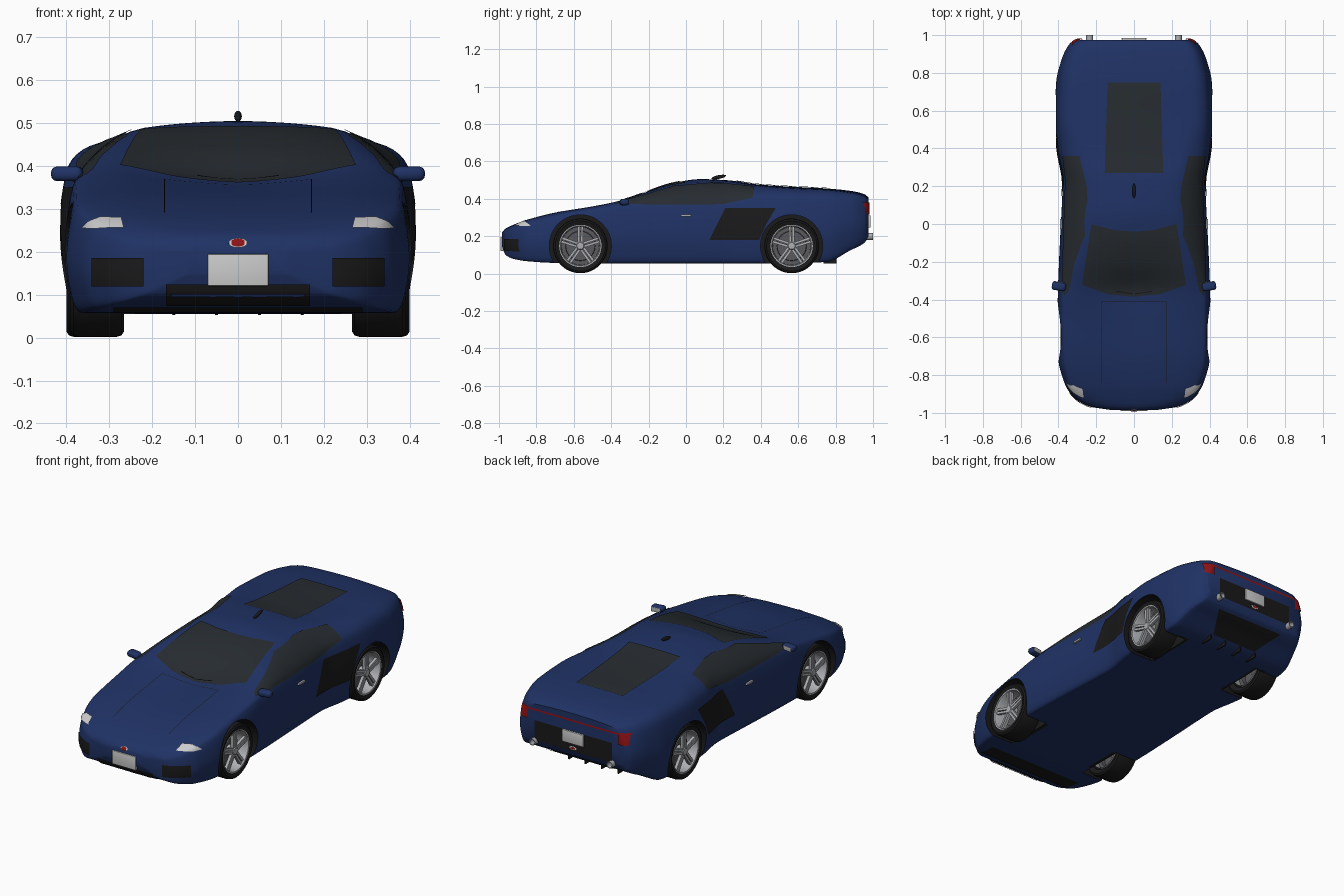
import bpy, bmesh
from math import pi, sin, cos, hypot
from mathutils import Vector, Matrix
from mathutils.bvhtree import BVHTree

if "Cube" in bpy.data.objects:
    bpy.data.objects.remove(bpy.data.objects["Cube"])


def material(name, r, g, b):
    m = bpy.data.materials.new(name)
    m.diffuse_color = (r, g, b, 1)
    m.use_nodes = True
    m.node_tree.nodes["Principled BSDF"].inputs["Base Color"].default_value = m.diffuse_color
    return m


BLUE = material("blue_paint", .014, .032, .13)
GLASS = material("dark_glass", .02, .025, .03)
BLACK = material("black_trim", .010, .010, .011)
SILVER = material("silver", .42, .43, .45)
PALE = material("pale", .62, .62, .62)
STEEL = material("dark_steel", .10, .10, .11)
RED = material("red", .28, .006, .008)


def finish(name, bm, mat, angle=40):
    me = bpy.data.meshes.new(name)
    bm.to_mesh(me)
    bm.free()
    ob = bpy.data.objects.new(name, me)
    bpy.context.collection.objects.link(ob)
    me.materials.append(mat)
    smooth(ob, angle)
    return ob


def smooth(ob, angle=40):
    bpy.ops.object.select_all(action='DESELECT')
    ob.select_set(True)
    bpy.context.view_layer.objects.active = ob
    bpy.ops.object.shade_smooth_by_angle(angle=angle * pi / 180)


def spline(xs, vs, n):
    # monotone cubic through the points, n samples per segment
    d = [(vs[i + 1] - vs[i]) / (xs[i + 1] - xs[i]) for i in range(len(xs) - 1)]
    mean = lambda a, b: 0 if a * b <= 0 else 2 * a * b / (a + b)
    m = [d[0]] + [mean(a, b) for a, b in zip(d, d[1:])] + [d[-1]]
    out = []
    for i in range(len(d)):
        h = xs[i + 1] - xs[i]
        for k in range(n):
            t = k / n
            out.append((2*t**3 - 3*t*t + 1) * vs[i] + (t**3 - 2*t*t + t) * h * m[i]
                       + (3*t*t - 2*t**3) * vs[i + 1] + (t**3 - t*t) * h * m[i + 1])
    return out + [vs[-1]]


# body stations: y, underside z, half width, belt x, belt z, roof edge x, roof edge z, centre z
STATIONS = [
    (-.985, .150, .120, .115, .200, .07, .215, .220),
    (-.965, .100, .240, .225, .212, .13, .236, .240),
    (-.92, .078, .315, .295, .238, .18, .260, .262),
    (-.85, .066, .365, .340, .270, .22, .287, .288),
    (-.70, .057, .402, .375, .308, .24, .326, .322),
    (-.50, .055, .405, .377, .345, .26, .359, .346),
    (-.36, .055, .403, .380, .365, .28, .388, .362),
    (-.20, .055, .397, .375, .370, .26, .438, .441),
    (-.05, .055, .390, .370, .371, .235, .474, .488),
    (.08, .055, .383, .365, .374, .22, .489, .505),
    (.22, .055, .378, .360, .384, .22, .488, .499),
    (.38, .055, .405, .380, .402, .25, .470, .477),
    (.55, .055, .420, .395, .402, .31, .455, .465),
    (.75, .062, .412, .385, .400, .31, .446, .455),
    (.88, .125, .380, .355, .390, .30, .430, .442),
    (.955, .165, .340, .320, .362, .28, .410, .424),
    (.975, .200, .312, .295, .345, .25, .396, .408)]

# lofted body shell
ys = [s[0] for s in STATIONS]
columns = [spline(ys, c, 6) for c in zip(*STATIONS)]
bm = bmesh.new()
rings = []
for y, zb, w, ws, zs, wr, zr, zc in zip(*columns):
    h = zs - zb
    half = [(w * .9, zb), (w * .975, zb + .2 * h), (w, zb + .5 * h), (ws, zs), (wr, zr)]
    loop = [(0, zb)] + half + [(0, zc)] + [(-x, z) for x, z in reversed(half)]
    ext = loop[-2:] + loop + loop[:3]
    idx = list(range(len(ext)))
    px = spline(idx, [p[0] for p in ext], 6)[12:84]
    pz = spline(idx, [p[1] for p in ext], 6)[12:84]
    rings.append([bm.verts.new((x, y, z)) for x, z in zip(px, pz)])
for a, b in zip(rings, rings[1:]):
    for i in range(72):
        j = (i + 1) % 72
        bm.faces.new((a[i], a[j], b[j], b[i]))
bm.faces.new(rings[0])
bm.faces.new(rings[-1])
bmesh.ops.recalc_face_normals(bm, faces=bm.faces)
bvh = BVHTree.FromBMesh(bm)
body = finish("body", bm, BLUE)
body.data.materials.append(BLACK)

# wheel arches
WY, WZ, ARCH = .565, .148, .166
for sx in (1, -1):
    for sy in (1, -1):
        bpy.ops.mesh.primitive_cylinder_add(vertices=64, radius=ARCH, depth=.34,
                                            location=(sx * .41, sy * WY, WZ), rotation=(0, pi / 2, 0))
        cutter = bpy.context.object
        cutter.hide_render = True
        bpy.context.view_layer.objects.active = body
        mod = body.modifiers.new("arch", 'BOOLEAN')
        mod.operation, mod.solver, mod.object = 'DIFFERENCE', 'EXACT', cutter
        bpy.ops.object.modifier_apply(modifier=mod.name)
        bpy.data.objects.remove(cutter)
for p in body.data.polygons:
    c = p.center
    if abs(c.x) > .23 and hypot(abs(c.y) - WY, c.z - WZ) < ARCH + .0003:
        p.material_index = 1
smooth(body)


def patch(name, lo, hi, k, s, mat, lift=.004, n=8, rows=10):
    # panel between two edge polylines, projected onto the body along axis k from side s
    def fine(pts):
        v = [Vector(p) for p in pts]
        return [a.lerp(b, i / n) for a, b in zip(v, v[1:]) for i in range(n)] + [v[-1]]
    d = Vector([-s if i == k else 0 for i in range(3)])
    bm = bmesh.new()
    grid = []
    for r in range(rows + 1):
        row = []
        for p, q in zip(fine(lo), fine(hi)):
            c = list(p.lerp(q, r / rows))
            c.insert(k, 2 * s)
            loc, nor = bvh.ray_cast(Vector(c), d)[:2]
            if loc is None:
                c[k] = .9 * s
                loc, nor = bvh.find_nearest(Vector(c))[:2]
            row.append(bm.verts.new(loc + nor * lift))
        grid.append(row)
    for a, b in zip(grid, grid[1:]):
        for i in range(len(a) - 1):
            bm.faces.new((a[i], a[i + 1], b[i + 1], b[i]))
    bm.normal_update()
    if sum(f.normal.dot(d) for f in bm.faces) > 0:
        bmesh.ops.reverse_faces(bm, faces=bm.faces)
    return finish(name, bm, mat)


def rect(name, x0, x1, z0, z1, k, s, mat, **kw):
    return patch(name, [(x0, z0), (x1, z0)], [(x0, z1), (x1, z1)], k, s, mat, **kw)


def box(name, loc, size, mat, bevel=.003, rot=(0, 0, 0), seg=3):
    bm = bmesh.new()
    bmesh.ops.create_cube(bm, size=1, matrix=Matrix.Diagonal((*size, 1)))
    bmesh.ops.bevel(bm, geom=bm.edges[:], offset=bevel, segments=seg, profile=.5, affect='EDGES')
    ob = finish(name, bm, mat)
    ob.location, ob.rotation_euler = loc, rot
    return ob


def lathe(name, prof, mat, loc, rot=0, n=40):
    # profile of (radius, x) spun around the x axis
    bm = bmesh.new()
    vs = [bm.verts.new((x, r, 0)) for r, x in prof]
    es = [bm.edges.new(e) for e in zip(vs, vs[1:])]
    bmesh.ops.spin(bm, geom=vs + es, axis=(1, 0, 0), cent=(0, 0, 0), angle=2 * pi, steps=n, use_duplicate=False)
    bmesh.ops.remove_doubles(bm, verts=bm.verts, dist=1e-5)
    bmesh.ops.recalc_face_normals(bm, faces=bm.faces)
    ob = finish(name, bm, mat, 35)
    ob.location, ob.rotation_euler = loc, (0, 0, rot)
    return ob


# glass and engine cover
patch("windshield", [(-.275, -.32), (-.14, -.37), (0, -.385), (.14, -.37), (.275, -.32)],
      [(-.225, 0), (-.11, -.03), (0, -.04), (.11, -.03), (.225, 0)], 2, 1, GLASS, rows=18)
patch("engine_cover", [(-.155, .27), (.155, .27)], [(-.14, .75), (.14, .75)], 2, 1, GLASS, rows=24)
for s in (1, -1):
    patch("side_window", [(-.38, .370), (-.06, .368), (.12, .368), (.20, .372), (.36, .405)],
          [(-.36, .380), (-.06, .467), (.12, .482), (.20, .481), (.36, .464)], 0, s, GLASS)
    patch("side_intake", [(.125, .18), (.167, .265), (.21, .35)],
          [(.392, .18), (.43, .265), (.48, .35)], 0, s, BLACK, n=10)
    box("door_handle", (s * .386, 0, .31), (.012, .055, .012), SILVER)
    # hood seams and wipers
    rect("hood_seam", s * .170, s * .173, -.84, -.41, 2, 1, BLACK, lift=.002, n=1, rows=24)
    patch("wiper", [(s * .005, -.372), (s * .095, -.357)], [(s * .005, -.366), (s * .095, -.351)],
          2, 1, BLACK, lift=.009, rows=1)
    # headlights, front intakes, tail lights
    patch("headlight", [(s * .265, .252), (s * .333, .252), (s * .36, .254)],
          [(s * .272, .276), (s * .32, .277), (s * .345, .268)], 1, -1, PALE, lift=.006)
    rect("front_intake", s * .22, s * .338, .12, .185, 1, -1, BLACK)
    rect("tail_light", s * .275, s * .325, .315, .378, 1, 1, RED, lift=.006)
    # exhausts
    lathe("exhaust", [(.018, -.06), (.018, .02), (.014, .02), (.014, -.03), (0, -.03)],
          SILVER, (s * .235, .98, .198), pi / 2, 24)
    # mirrors
    box("mirror", (s * .398, -.33, .382), (.074, .045, .034), BLUE, .014, (0, 0, s * .15))
    box("mirror_glass", (s * .400, -.307, .382), (.052, .004, .024), SILVER, .0015, (0, 0, s * .15))
    box("mirror_stalk", (s * .365, -.335, .368), (.04, .02, .01), BLACK)
    for x in (.05, .15):
        box("diffuser_fin", (s * x, .77, .068), (.008, .07, .03), BLACK, .002)
rect("hood_rear_seam", -.17, .17, -.413, -.41, 2, 1, BLACK, lift=.002, rows=1)

# nose and tail trim
rect("lower_grille", -.168, .168, .078, .125, 1, -1, BLACK, n=16)
rect("grille_bar", -.155, .155, .100, .105, 1, -1, BLUE, lift=.008, n=16, rows=2)
rect("front_splitter", -.29, .29, -.90, -.80, 2, -1, BLACK, lift=.003, n=12)
rect("tail_panel", -.235, .235, .202, .312, 1, 1, BLACK)
rect("tail_strip", -.29, .29, .366, .376, 1, 1, RED, lift=.005, n=24, rows=2)
patch("diffuser_panel", [(-.14, .81), (.14, .81)], [(-.21, .94), (.21, .94)], 2, -1, BLACK)
box("front_plate", (0, -.984, .158), (.142, .014, .074), PALE, .002)
box("rear_plate", (0, .980, .278), (.13, .012, .066), PALE, .002)
for s, z in ((-1, .219), (1, .222)):
    for nm, f, m, lift in (("badge_rim", 1, PALE, .006), ("badge", .72, RED, .008)):
        arc = [(.021 * f * cos(pi - i * pi / 12), .009 * f * sin(i * pi / 12)) for i in range(13)]
        patch(nm, [(x, z - d) for x, d in arc], [(x, z + d) for x, d in arc], 1, s, m, lift, n=1, rows=2)

# roof antenna fin
bm = bmesh.new()
bmesh.ops.create_uvsphere(bm, u_segments=20, v_segments=12, radius=1, matrix=Matrix.Diagonal((.009, .04, .010, 1)))
fin = finish("roof_fin", bm, BLACK)
fin.location, fin.rotation_euler = (0, .175, .516), (.2, 0, 0)

# wheels
for sx in (1, -1):
    for sy, cx in ((-1, .328), (1, .338)):
        loc, rot = (sx * cx, sy * WY, WZ), (0 if sx > 0 else pi)
        lathe("tire", [(.110, -.054), (.134, -.062), (.143, -.056), (.146, -.045), (.146, .045),
                       (.143, .056), (.134, .062), (.110, .054), (.110, -.054)], BLACK, loc, rot, 56)
        lathe("rim", [(.112, .050), (.113, .058), (.107, .057), (.102, .045), (.100, -.055)], SILVER, loc, rot, 56)
        lathe("brake_disc", [(.101, -.01), (.080, -.01), (.078, .012), (.03, .012), (0, .012)], STEEL, loc, rot)
        lathe("hub", [(.026, .01), (.025, .046), (.018, .054), (0, .055)], SILVER, loc, rot, 24)
        bm = bmesh.new()
        for i in range(5):
            for side in (-1, 1):
                m = (Matrix.Rotation(i * 2 * pi / 5 + side * .05, 4, 'X')
                     @ Matrix.Translation((.042, side * .012, .062))
                     @ Matrix.Rotation(-side * .06, 4, 'X') @ Matrix.Diagonal((.016, .013, .092, 1)))
                bmesh.ops.create_cube(bm, size=1, matrix=m)
        spokes = finish("spokes", bm, SILVER)
        spokes.location, spokes.rotation_euler = loc, (0, 0, rot)
